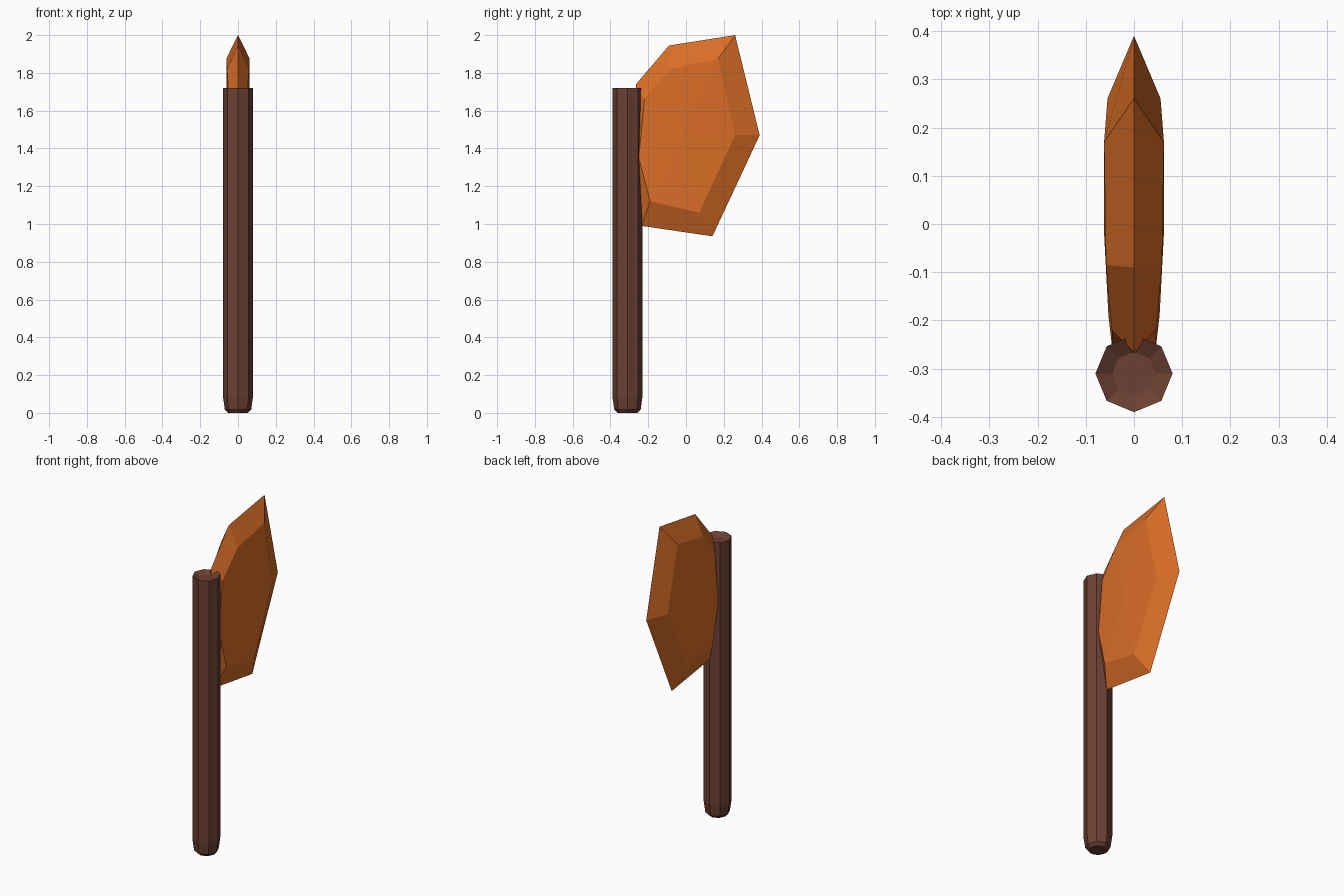
import bpy, math

if "Cube" in bpy.data.objects:
    bpy.data.objects.remove(bpy.data.objects["Cube"])


def material(name, color):
    m = bpy.data.materials.new(name)
    m.diffuse_color = (*color, 1)
    m.use_nodes = True
    m.node_tree.nodes["Principled BSDF"].inputs["Base Color"].default_value = m.diffuse_color
    return m


def build(name, verts, faces, mat):
    me = bpy.data.meshes.new(name)
    me.from_pydata(verts, [], faces)
    me.materials.append(mat)
    ob = bpy.data.objects.new(name, me)
    bpy.context.collection.objects.link(ob)
    return ob


wood = material("dark_wood", (0.150, 0.052, 0.033))
stone = material("orange_stone", (0.70, 0.155, 0.020))

# Handle: eight-sided shaft, chamfered foot, shallow dished top
SIDES = 8
profile = [(0.052, 0.0), (0.070, 0.018), (0.080, 0.09),
           (0.080, 1.72), (0.045, 1.70)]  # radius, height
verts, faces = [], []
for r, z in profile:
    for i in range(SIDES):
        a = 2 * math.pi * i / SIDES
        verts.append((r * math.cos(a), -0.31 + r * math.sin(a), z))
for k in range(len(profile) - 1):
    for i in range(SIDES):
        j = (i + 1) % SIDES
        faces.append((k * SIDES + i, k * SIDES + j,
                      (k + 1) * SIDES + j, (k + 1) * SIDES + i))
faces.append(tuple(reversed(range(SIDES))))
faces.append(tuple(range((len(profile) - 1) * SIDES, len(profile) * SIDES)))
build("handle", verts, faces, wood)

# Blade: sharp outline (y, z) with a raised, slightly domed face on each side
outline = [(-0.265, 1.74), (-0.09, 1.945), (0.26, 2.0), (0.39, 1.47),
           (0.14, 0.935), (-0.235, 0.99), (-0.29, 1.35)]
plateau = [(0.046, -0.22, 1.66), (0.058, -0.085, 1.82), (0.062, 0.17, 1.875),
           (0.055, 0.26, 1.47), (0.060, 0.07, 1.06), (0.053, -0.19, 1.12),
           (0.046, -0.25, 1.35)]  # half thickness, y, z
n = len(outline)
verts = [(0, y, z) for y, z in outline]
faces = []
for s in (1, -1):
    base = len(verts)
    verts += [(s * x, y, z) for x, y, z in plateau]
    verts.append((s * 0.062, -0.02, 1.48))
    for i in range(n):
        j = (i + 1) % n
        pair = [(i, base + i, base + j, j), (base + i, base + n, base + j)]
        faces += pair if s > 0 else [tuple(reversed(f)) for f in pair]
blade = build("blade", verts, faces, stone)

# Make every face point outward
import bmesh
for ob in list(bpy.context.collection.objects):
    bm = bmesh.new()
    bm.from_mesh(ob.data)
    bmesh.ops.recalc_face_normals(bm, faces=bm.faces)
    bm.to_mesh(ob.data)
    bm.free()
